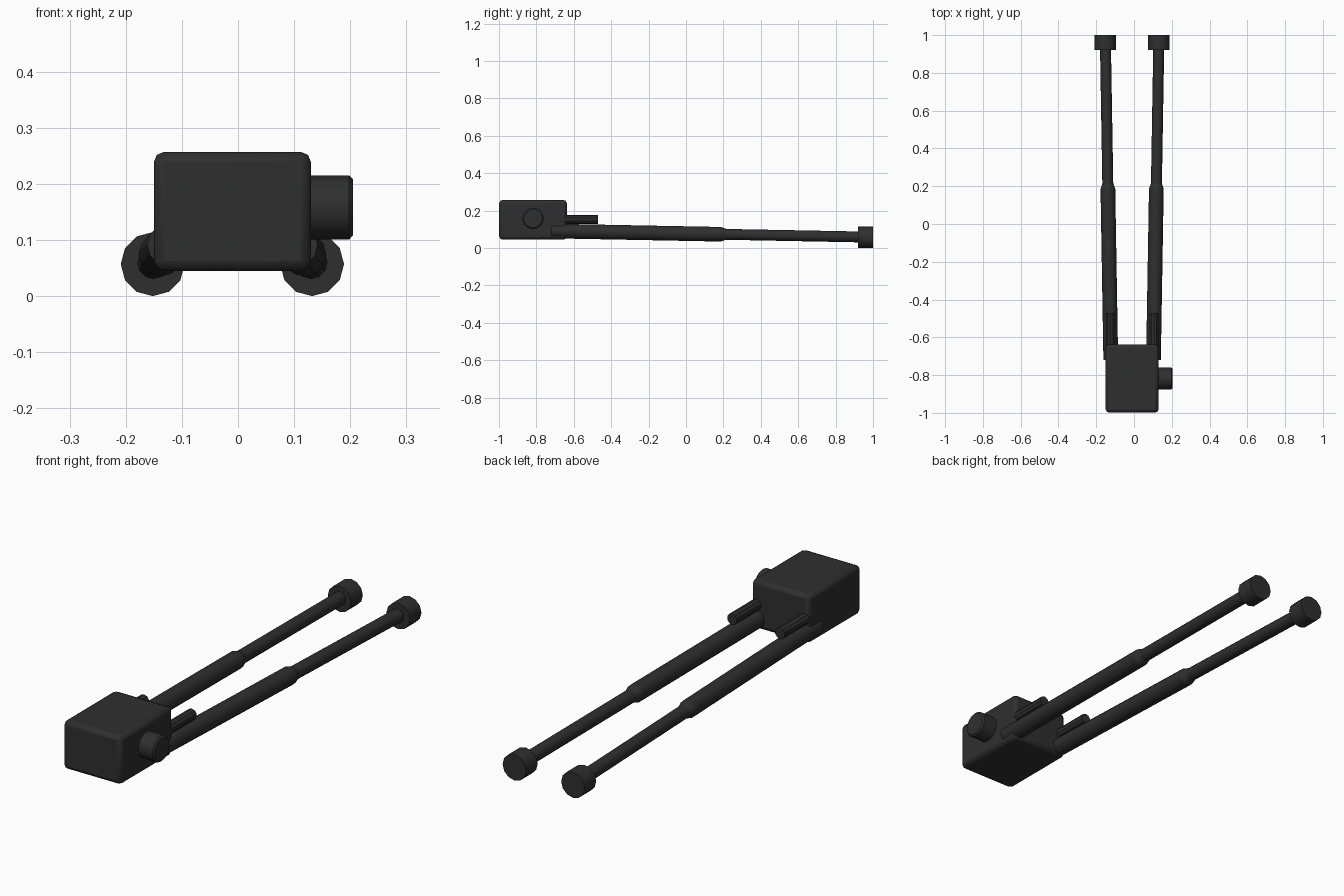
import bpy, math
from mathutils import Vector

if "Cube" in bpy.data.objects:
    bpy.data.objects.remove(bpy.data.objects["Cube"])

black = bpy.data.materials.new("matte black")
black.diffuse_color = (0.028, 0.028, 0.028, 1)
black.use_nodes = True
black.node_tree.nodes["Principled BSDF"].inputs["Base Color"].default_value = black.diffuse_color
CX = -0.01  # centre line of the mount and legs


def finish(ob, name, bevel=0, segments=1):
    ob.name = name
    ob.data.materials.append(black)
    if bevel:
        m = ob.modifiers.new("bevel", 'BEVEL')
        m.width, m.segments = bevel, segments
        m.limit_method, m.angle_limit = 'ANGLE', math.radians(50)
    bpy.ops.object.shade_smooth_by_angle(angle=math.radians(35))


def rod(name, a, b, r1, r2=None, sides=12, bevel=0):
    """Cylinder or cone running from point a to point b."""
    a, b = Vector(a), Vector(b)
    d = b - a
    bpy.ops.mesh.primitive_cone_add(vertices=sides, radius1=r1,
                                    radius2=r1 if r2 is None else r2,
                                    depth=d.length, location=(a + b) / 2)
    ob = bpy.context.object
    ob.rotation_euler = d.to_track_quat('Z', 'Y').to_euler()
    finish(ob, name, bevel)


# Mount block
bpy.ops.mesh.primitive_cube_add(size=1, location=(CX, -0.818, 0.151))
block = bpy.context.object
block.scale = (0.28, 0.362, 0.212)
bpy.ops.object.transform_apply(location=False, rotation=False, scale=True)
finish(block, "mount_block", 0.018, 2)

# Clamp knob on the right side
rod("clamp_knob", (0.11, -0.818, 0.158), (0.205, -0.818, 0.158), 0.057,
    sides=16, bevel=0.007)

# Folded legs, slightly splayed and sloping down to the feet
for side, label in ((-1, "left"), (1, "right")):
    def leg_point(y):
        t = (y + 0.72) / 1.72
        return (CX + side * (0.113 + 0.029 * t), y, 0.091 - 0.033 * t)

    rod(label + "_upper_leg", leg_point(-0.72), leg_point(0.185), 0.039)
    rod(label + "_leg_collar", leg_point(0.185), leg_point(0.215), 0.039, 0.029)
    rod(label + "_lower_leg", leg_point(0.18), leg_point(0.95), 0.029)
    x, y, z = leg_point(1.0)
    rod(label + "_foot", (x, 0.92, 0.057), (x, 1.0, 0.057), 0.057)
    # Spring pin above the leg
    px = CX + side * 0.116
    rod(label + "_spring_pin", (px, -0.68, 0.152), (px, -0.47, 0.152), 0.024, sides=10)
